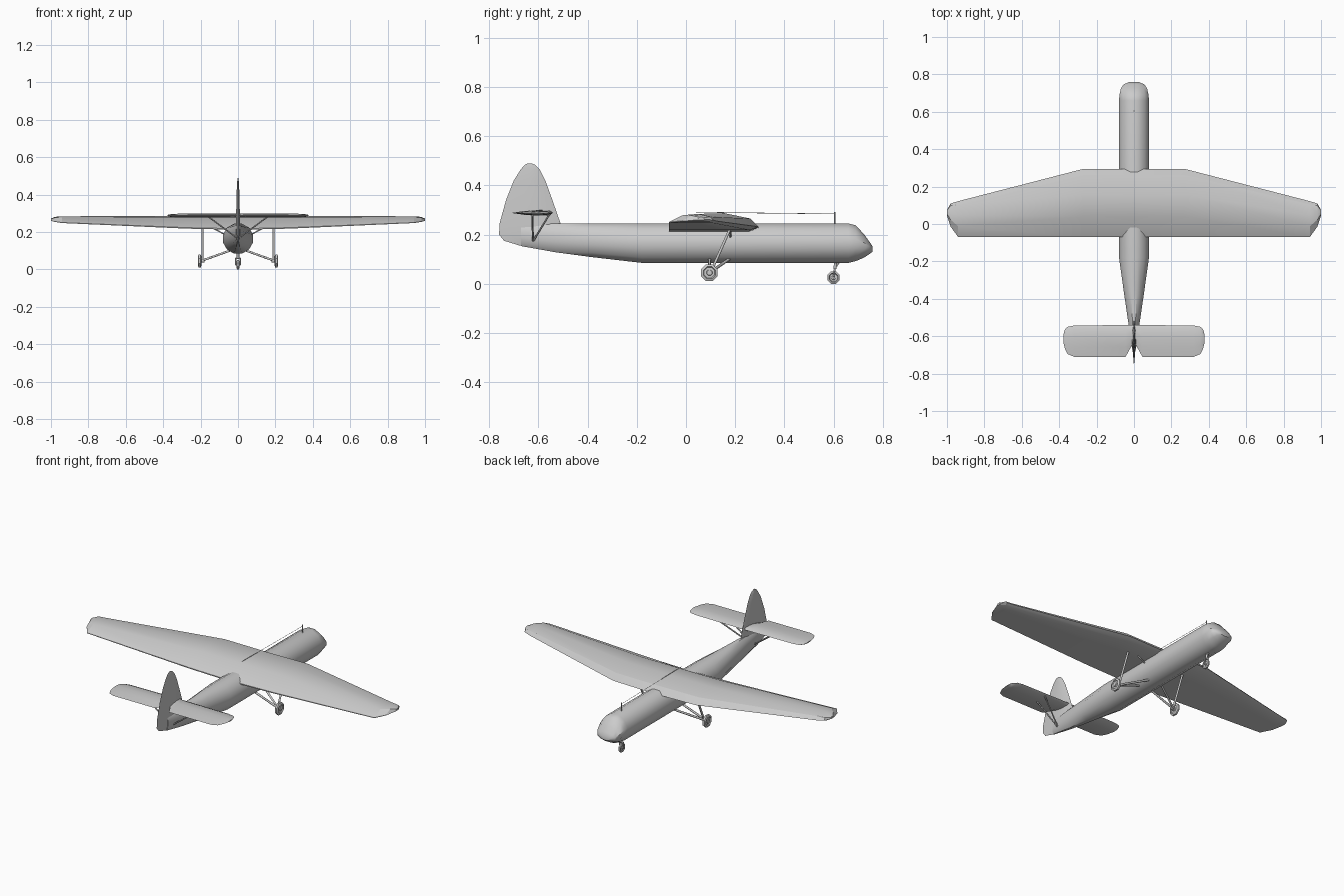
import bpy, bmesh, math
from mathutils import Vector

if "Cube" in bpy.data.objects:
    bpy.data.objects.remove(bpy.data.objects["Cube"])


def finish(name, bm, smooth=35):
    bmesh.ops.recalc_face_normals(bm, faces=bm.faces[:])
    me = bpy.data.meshes.new(name)
    bm.to_mesh(me)
    bm.free()
    ob = bpy.data.objects.new(name, me)
    bpy.context.collection.objects.link(ob)
    bpy.ops.object.select_all(action='DESELECT')
    ob.select_set(True)
    bpy.context.view_layer.objects.active = ob
    bpy.ops.object.shade_smooth_by_angle(angle=math.radians(smooth))
    return ob


def loft(name, rings, smooth=35):
    """Skin equal-sized closed rings and cap both ends."""
    bm = bmesh.new()
    vs = [[bm.verts.new(p) for p in r] for r in rings]
    n = len(rings[0])
    for a, b in zip(vs, vs[1:]):
        for i in range(n):
            j = (i + 1) % n
            bm.faces.new((a[i], a[j], b[j], b[i]))
    bm.faces.new(vs[0])
    bm.faces.new(vs[-1])
    return finish(name, bm, smooth)


def strut(name, p, q, r=0.005, sides=6):
    p, q = Vector(p), Vector(q)
    rot = (q - p).to_track_quat('Z', 'Y')
    ring = [Vector((r * math.cos(k * math.tau / sides), r * math.sin(k * math.tau / sides), 0))
            for k in range(sides)]
    return loft(name, [[rot @ v + c for v in ring] for c in (p, q)], 65)


def wheel(name, x, y, z, r, w):
    """Low-poly tyre: bevelled disc with a protruding hub, axis along x."""
    prof = [(-w * .8, r * .3), (-w * .5, r * .35), (-w * .45, r * .62), (-w, r * .72), (-w * .55, r),
            (w * .55, r), (w, r * .72), (w * .45, r * .62), (w * .5, r * .35), (w * .8, r * .3)]
    ang = [k * math.tau / 8 + math.pi / 8 for k in range(8)]
    k = 1 / math.cos(math.pi / 8)
    return loft(name, [[(x + dx, y + q * k * math.cos(a), z + q * k * math.sin(a)) for a in ang]
                       for dx, q in prof])


def mirrored(sections):
    """Mirror half-span sections so they run from tip to tip."""
    return [(-s[0],) + s[1:] for s in reversed(sections) if s[0] > 0] + sections


def wing_rings(sections, profile):
    return [[(x, te + t * (le - te), zb + h * (zt - zb)) for t, h in profile]
            for x, le, te, zt, zb in mirrored(sections)]


# Fuselage: y, half width, bottom z, top z
body = [(-.67, .010, .153, .243), (-.53, .030, .128, .245), (-.38, .052, .108, .245),
        (-.18, .080, .085, .245), (.66, .080, .085, .245), (.69, .078, .092, .238),
        (.725, .070, .107, .200), (.745, .057, .120, .172), (.758, .030, .130, .153)]
rings = []
for y, w, zb, zt in body:
    k = 1 / math.cos(math.pi / 12)
    rings.append([(w * k * math.cos(a), y, (zb + zt) / 2 + (zt - zb) / 2 * k * math.sin(a))
                  for a in [(i + .5) * math.tau / 12 for i in range(12)]])
loft("fuselage", rings)

# Main wing: x, leading y, trailing y, top z, bottom z
foil = [(1, .2), (.91, .68), (.62, 1), (.3, .86), (0, .08), (0, 0), (.6, 0), (.9, 0)]
loft("main_wing", wing_rings(
    [(0, .295, -.07, .287, .212), (.27, .295, -.07, .287, .218), (.94, .122, -.07, .284, .248),
     (.98, .11, -.015, .281, .254), (1.0, .075, .045, .272, .260)], foil), 25)

# Tailplane with a notch at the rudder
tail_foil = [(1, .5), (.88, .9), (.6, 1), (.3, .85), (0, .5), (.3, .15), (.6, 0), (.88, .1)]
loft("tailplane", wing_rings(
    [(0, -.54, -.65, .299, .277), (.012, -.54, -.65, .299, .277), (.045, -.54, -.71, .299, .277),
     (.32, -.543, -.71, .298, .278), (.355, -.55, -.695, .296, .280), (.37, -.565, -.665, .294, .283),
     (.377, -.59, -.635, .291, .285)], tail_foil))

# Fin and rudder: z, leading y, trailing y, half thickness
fin = [(.155, -.60, -.675, .006), (.175, -.52, -.74, .010), (.20, -.50, -.76, .011),
       (.245, -.51, -.758, .011), (.34, -.543, -.732, .009), (.42, -.572, -.70, .007),
       (.465, -.595, -.672, .005), (.483, -.613, -.656, .003), (.490, -.628, -.644, .001)]
loft("fin_and_rudder", [[(sx * t, le + f * (te - le), z) for f, sx in
                         [(0, 0), (.2, .8), (.5, 1), (1, 0), (.5, -1), (.2, -.8)]]
                        for z, le, te, t in fin])

# Tail struts and main landing gear, both sides
for side, s in (("left", -1), ("right", 1)):
    strut(f"tail_strut_front_{side}", (s * .01, -.622, .172), (s * .16, -.555, .283), .004)
    strut(f"tail_strut_rear_{side}", (s * .01, -.622, .172), (s * .16, -.625, .283), .004)
    wheel(f"main_wheel_{side}", s * .205, .095, .045, .034, .010)
    strut(f"main_axle_{side}", (s * .18, .095, .045), (s * .214, .095, .045), .008)
    strut(f"gear_leg_{side}", (s * .19, .10, .045), (s * .19, .18, .225), .006)
    strut(f"gear_brace_front_{side}", (s * .19, .10, .048), (s * .045, .175, .10), .006)
    strut(f"gear_brace_rear_{side}", (s * .19, .095, .048), (s * .045, .095, .10), .006)
    strut(f"wing_strut_{side}", (s * .07, .18, .187), (s * .16, .18, .235), .004)
    strut(f"nose_fork_{side}", (s * .011, .60, .025), (s * .011, .605, .062), .004)

# Nose wheel
wheel("nose_wheel", 0, .60, .025, .025, .008)
strut("nose_axle", (-.014, .60, .025), (.014, .60, .025), .004)
strut("nose_fork_bridge", (-.014, .605, .06), (.014, .605, .06), .005)
strut("nose_leg", (0, .605, .06), (0, .61, .10), .007)
strut("nose_brace", (0, .605, .062), (0, .625, .092), .004)

# Aerial mast and wire
strut("aerial_mast", (0, .605, .24), (0, .605, .292), .003)
strut("aerial_wire", (0, .605, .284), (0, .04, .291), .0012, 4)
